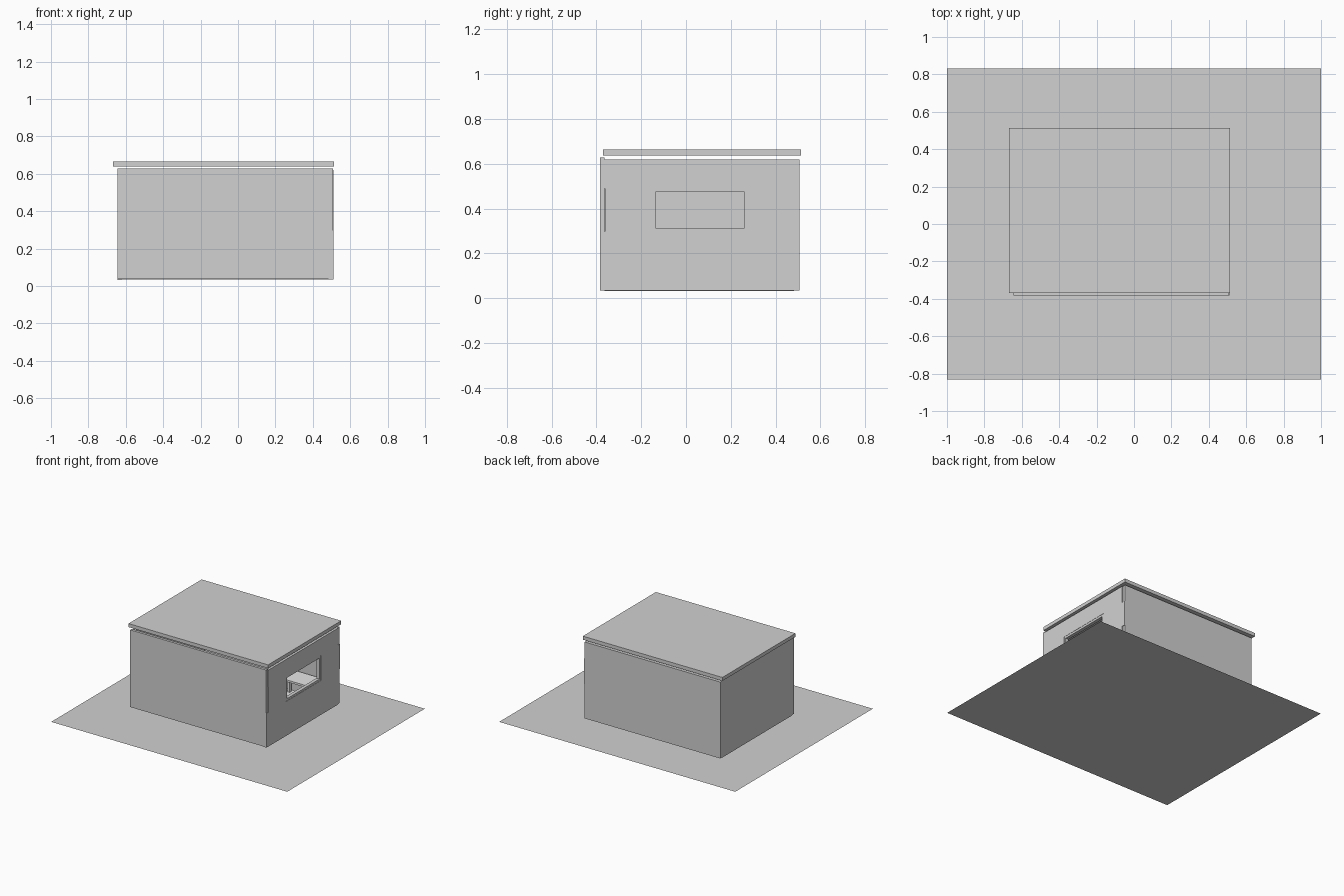
import bpy

if "Cube" in bpy.data.objects:
    bpy.data.objects.remove(bpy.data.objects["Cube"])

def mat(name, c):
    m = bpy.data.materials.new(name)
    m.diffuse_color = (c, c, c, 1)
    m.use_nodes = True
    m.node_tree.nodes["Principled BSDF"].inputs["Base Color"].default_value = m.diffuse_color
    return m

GREY = mat("light_grey", 0.64)
WHITE = mat("white", 0.95)

def box(name, x, y, z, m=GREY):
    """Box from (min, max) ranges along each axis."""
    bpy.ops.mesh.primitive_cube_add(size=1, location=[(a + b) / 2 for a, b in (x, y, z)])
    o = bpy.context.object
    o.name = name
    o.scale = [b - a for a, b in (x, y, z)]
    bpy.ops.object.transform_apply(location=False, rotation=False, scale=True)
    o.data.materials.append(m)
    return o

# flat yard
bpy.ops.mesh.primitive_plane_add(size=1)
yard = bpy.context.object
yard.name = "yard"
yard.scale = (2, 1.664, 1)
bpy.ops.object.transform_apply(location=False, rotation=False, scale=True)
yard.data.materials.append(GREY)

# solid walls
box("front_wall", (-0.645, 0.507), (-0.383, -0.363), (0.037, 0.628))
box("back_wall", (-0.645, 0.505), (0.48, 0.506), (0.035, 0.62))
box("left_wall", (-0.645, -0.62), (-0.364, 0.481), (0.033, 0.62))

# right wall: bands above and below the window, piers beside it
WX = (0.485, 0.51)
box("right_wall_lower", WX, (-0.383, 0.48), (0.035, 0.298))
box("right_wall_upper", WX, (-0.365, 0.48), (0.49, 0.62))
box("right_wall_front_pier", WX, (-0.362, -0.15), (0.298, 0.49))
box("right_wall_back_pier", WX, (0.275, 0.506), (0.298, 0.49))

# window frame
FX = (0.482, 0.508)
for name, y, z in (("sill", (-0.15, 0.275), (0.298, 0.314)),
                   ("head", (-0.15, 0.275), (0.474, 0.49)),
                   ("front_jamb", (-0.15, -0.135), (0.314, 0.474)),
                   ("back_jamb", (0.26, 0.275), (0.314, 0.474))):
    box("window_" + name, FX, y, z)

# roof slab, floating just above the walls
box("roof", (-0.668, 0.514), (-0.37, 0.514), (0.638, 0.665))

# interior floor and simple furniture
box("floor", (-0.62, 0.485), (-0.363, 0.48), (0.036, 0.042), WHITE)
box("table_top", (0.1, 0.44), (0.31, 0.47), (0.19, 0.205), WHITE)
for i, tx in enumerate((0.11, 0.41)):
    for j, ty in enumerate((0.32, 0.44)):
        box(f"table_leg_{i}{j}", (tx, tx + 0.02), (ty, ty + 0.02), (0.042, 0.19), WHITE)
box("bed", (-0.61, -0.18), (0.24, 0.475), (0.042, 0.14), WHITE)
